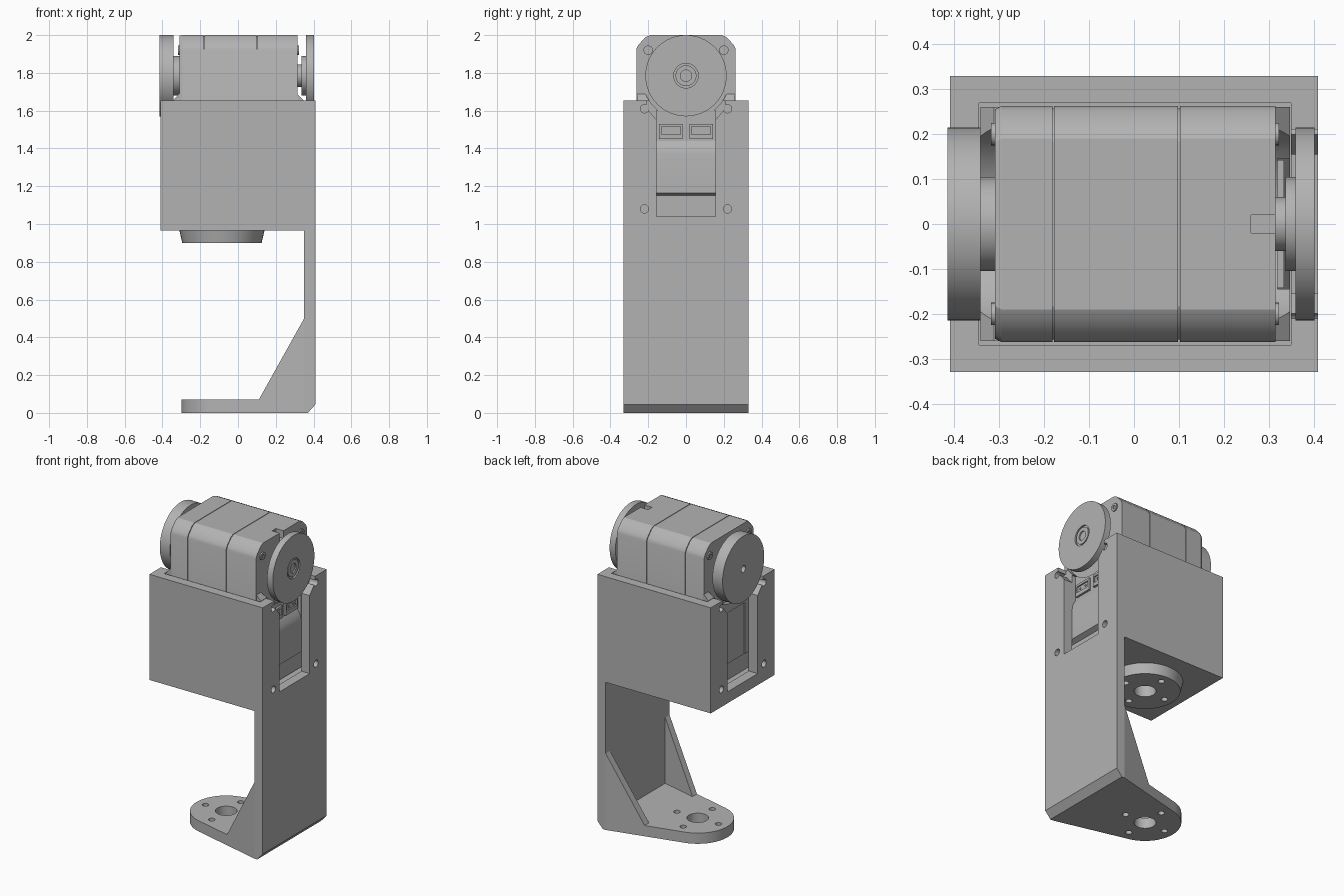
import bpy, bmesh
from math import sin, cos, pi, radians, acos, atan2, hypot

cube = bpy.data.objects.get("Cube")
if cube:
    bpy.data.objects.remove(cube, do_unlink=True)

grey = bpy.data.materials.new("plain grey")
grey.use_nodes = True
grey.diffuse_color = (0.45, 0.45, 0.45, 1)
grey.node_tree.nodes["Principled BSDF"].inputs["Base Color"].default_value = (0.45, 0.45, 0.45, 1)


def loft(name, start, end, axis, a, b):
    """Solid between two matching 2D outlines, placed at a and b on an axis."""
    bm = bmesh.new()

    def ring(pts, d):
        place = {"x": lambda u, v: (d, u, v), "y": lambda u, v: (u, d, v), "z": lambda u, v: (u, v, d)}[axis]
        return [bm.verts.new(place(u, v)) for u, v in pts]
    r0, r1 = ring(start, a), ring(end, b)
    bm.faces.new(r0)
    bm.faces.new(r1)
    for i in range(len(r0)):
        j = (i + 1) % len(r0)
        bm.faces.new((r0[i], r0[j], r1[j], r1[i]))
    bmesh.ops.recalc_face_normals(bm, faces=bm.faces)
    mesh = bpy.data.meshes.new(name)
    bm.to_mesh(mesh)
    bm.free()
    mesh.materials.append(grey)
    ob = bpy.data.objects.new(name, mesh)
    bpy.context.collection.objects.link(ob)
    return ob


def prism(name, pts, axis, a, b):
    return loft(name, pts, pts, axis, a, b)


def arc(r, centre=(0, 0), start=0, end=2 * pi, n=48):
    return [(centre[0] + r * cos(start + (end - start) * i / n),
             centre[1] + r * sin(start + (end - start) * i / n)) for i in range(n)]


def cyl(name, r, axis, a, b, centre, n=48):
    return prism(name, arc(r, centre, n=n), axis, a, b)


def box(name, x, y, z):
    return prism(name, [(x[0], y[0]), (x[1], y[0]), (x[1], y[1]), (x[0], y[1])], "z", *z)


def boolean(ob, cutters, operation="DIFFERENCE"):
    for c in cutters:
        bpy.context.view_layer.objects.active = ob
        mod = ob.modifiers.new("cut", "BOOLEAN")
        mod.operation, mod.solver, mod.object = operation, "EXACT", c
        bpy.ops.object.modifier_apply(modifier=mod.name)
        bpy.data.objects.remove(c, do_unlink=True)
    return ob


def mirrored(half):
    return half + [(-u, v) for u, v in reversed(half)]


PIVOT = (-0.085, 0)    # lower joint axis
SHAFT = (0, 1.785)     # upper shaft axis in y, z


def joint_holes(a, b):
    holes = [cyl("hole", 0.065, "z", a, b, PIVOT)]
    for cx, cy in arc(0.15, PIVOT, n=4):
        holes.append(cyl("hole", 0.02, "z", a, b, (cx, cy), 20))
    return holes


# Housing box, open at the top, with a notched window in both end walls
housing = box("housing", (-0.41, 0.41), (-0.33, 0.33), (0.965, 1.655))
window = mirrored([(0.155, 1.04), (0.155, 1.55), (0.21, 1.615), (0.21, 1.7)])
cuts = [box("cavity", (-0.345, 0.35), (-0.27, 0.27), (1.035, 1.8)),
        prism("window", window, "x", -0.5, 0.5)]
for y in (-0.22, 0.22):
    for z in (1.08, 1.61):
        cuts.append(cyl("hole", 0.022, "x", -0.5, 0.5, (y, z), 20))
boolean(housing, cuts + joint_holes(0.9, 1.1))

# Tapered joint boss under the housing
boss = loft("lower_boss", arc(0.21, PIVOT), arc(0.225, PIVOT), "z", 0.9, 0.965)
boolean(boss, joint_holes(0.8, 1.1))

# Long wall, with the chamfered heel at its foot
wall = prism("long_wall", [(0.35, 0), (0.37, 0), (0.41, 0.045), (0.41, 0.965), (0.35, 0.965)],
             "y", -0.33, 0.33)


def footprint(name, inset, z0, z1):
    """Outline tapering from the wall to a round end."""
    r, w = 0.215 - inset, 0.33 - inset
    dx = 0.35 - PIVOT[0]
    t = atan2(w, dx) + acos(r / hypot(dx, w))
    return prism(name, [(0.35, w)] + arc(r, PIVOT, t, 2 * pi - t, 32)
                 + [(PIVOT[0] + r * cos(t), -r * sin(t)), (0.35, -w)], "z", z0, z1)


# Foot plate with joint holes
foot = boolean(footprint("foot_plate", 0, 0, 0.07), joint_holes(-0.1, 0.2))

# Pair of sloping gussets following the taper
gussets = prism("gussets", [(0.11, 0.07), (0.35, 0.07), (0.35, 0.5)], "y", -0.4, 0.4)
boolean(gussets, [footprint("outer", 0, 0.0, 0.6)], "INTERSECT")
boolean(gussets, [footprint("inner", 0.045, -0.1, 0.7)])

# Servo case in three sections, split by fine seams round a slightly smaller core
half = [(0.263, 1.04), (0.263, 1.925), (0.254, 1.947), (0.215, 1.988), (0.19, 2.0)]
case = mirrored(half)
core = mirrored([(u - 0.006, v - 0.006) for u, v in half])
tip = mirrored([(u - 0.008, v - 0.003) for u, v in half])
prism("servo_core", core, "x", -0.3, 0.25)
rear = prism("servo_rear_case", case, "x", -0.295, -0.182)
loft("servo_rear_rim", tip, case, "x", -0.31, -0.295)
prism("servo_middle_case", case, "x", -0.178, 0.098)
front = prism("servo_front_case", case, "x", 0.102, 0.315)
boolean(front, [box("notch", (0.26, 0.4), (-0.02, 0.02), (1.95, 2.1))])

# Wider lower flanges at both ends, scooped out round the shaft
for name, s, x in (("rear_flange", -1, 0.342), ("front_flange", 1, 0.347)):
    pts = [(0.29, 1.04), (0.312, 1.04), (0.312, 1.15), (x, 1.165), (x, 1.655), (0.312, 1.69), (0.29, 1.69)]
    flange = prism(name, [(s * u, v) for u, v in pts], "y", -0.26, 0.26)
    boolean(flange, [cyl("scoop", 0.235, "x", -0.5, 0.5, SHAFT)])
    if s > 0:
        # Connector recess and rounded panel edge behind the window
        recess = [(0.4, 1.36), (0.347, 1.37), (0.341, 1.405), (0.32, 1.44), (0.32, 1.6), (0.4, 1.6)]
        boolean(flange, [prism("recess", recess, "y", -0.156, 0.156)])
    else:
        # Shallow framed panel
        boolean(flange, [box("panel", (-0.4, -0.335), (-0.12, 0.12), (1.1, 1.5))])

# Connector sockets
for y in (-0.08, 0.08):
    socket = box("connector_socket", (0.315, 0.334), (y - 0.062, y + 0.062), (1.45, 1.53))
    boolean(socket, [box("slot", (0.325, 0.4), (y - 0.05, y + 0.05), (1.475, 1.515))])
    for k in (-1, 1):
        box("connector_pin", (0.32, 0.331), (y + k * 0.025 - 0.005, y + k * 0.025 + 0.005), (1.49, 1.5))

# Case screws
for y in (-0.2, 0.2):
    for x0, x1 in ((-0.318, -0.305), (0.31, 0.323)):
        screw = cyl("case_screw", 0.025, "x", x0, x1, (y, 1.92), 20)
        outer = x0 if x0 < 0 else x1
        boolean(screw, [cyl("socket", 0.012, "x", outer - 0.006, outer + 0.006, (y, 1.92), 6)])

# Rear drive horn
cyl("rear_hub", 0.105, "x", -0.345, -0.3, SHAFT)
rear_horn = cyl("rear_horn", 0.215, "x", -0.415, -0.342, SHAFT, 64)
boolean(rear_horn, [cyl("hole", 0.022, "x", -0.5, -0.38, SHAFT, 20)])

# Front idler horn
cyl("front_shaft", 0.06, "x", 0.3, 0.34, SHAFT)
cyl("front_hub", 0.105, "x", 0.337, 0.362, SHAFT)
front_horn = cyl("front_horn", 0.215, "x", 0.36, 0.402, SHAFT, 64)
boolean(front_horn, [cyl("recess", 0.065, "x", 0.392, 0.5, SHAFT)])
idler = cyl("idler_screw", 0.055, "x", 0.38, 0.4, SHAFT)
boolean(idler, [cyl("hole", 0.03, "x", 0.387, 0.5, SHAFT, 24)])

# Smooth the round sides, keep edges crisp
for ob in bpy.context.collection.objects:
    ob.select_set(ob.type == "MESH" and ob.data.materials.get(grey.name) is not None)
bpy.context.view_layer.objects.active = housing
bpy.ops.object.shade_smooth_by_angle(angle=radians(25))
